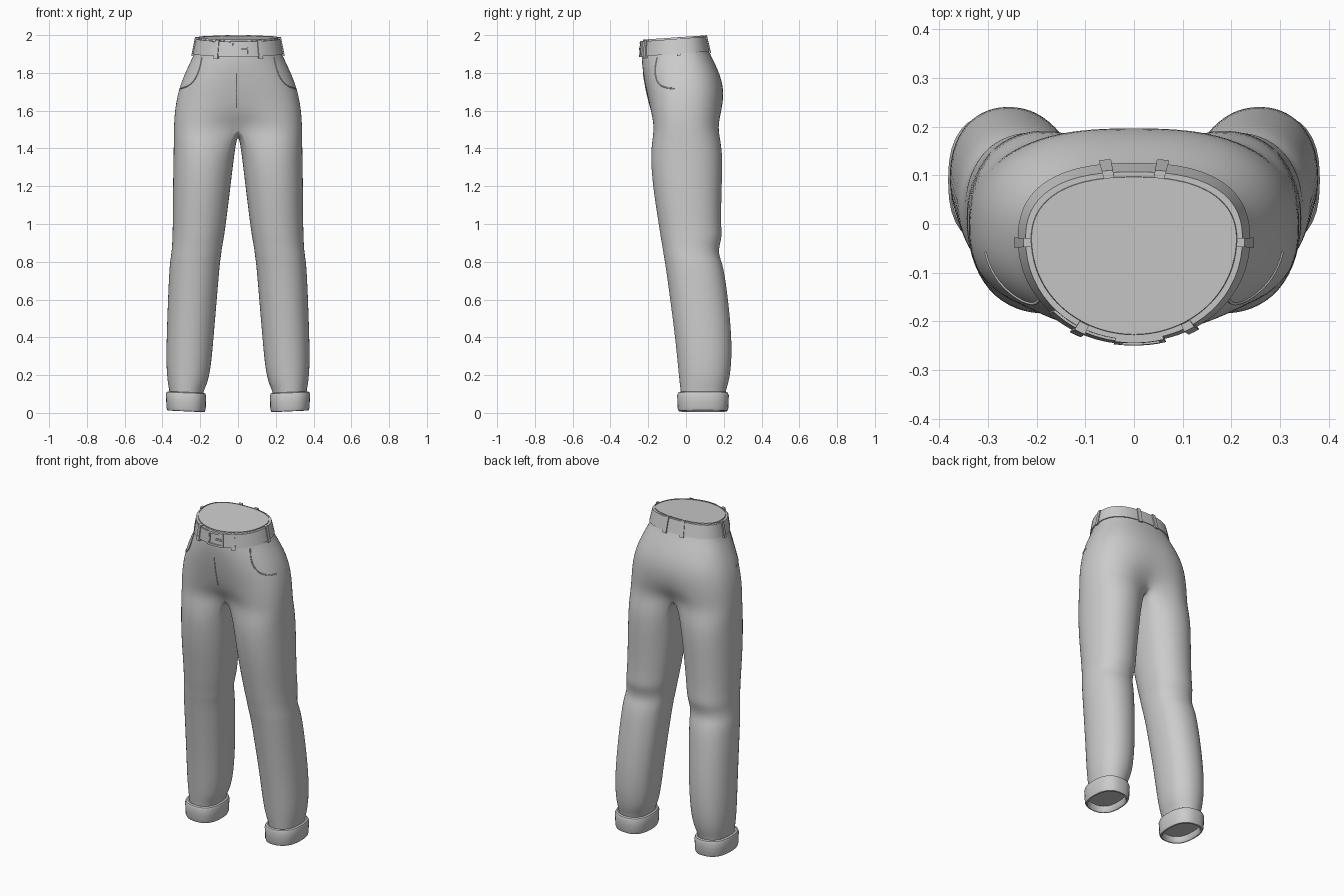
import bpy, bmesh
from math import sin, cos, pi
from mathutils import Vector
from mathutils.bvhtree import BVHTree
from mathutils.geometry import interpolate_bezier

if "Cube" in bpy.data.objects:
    bpy.data.objects.remove(bpy.data.objects["Cube"])


def build(name, rows, closed=False, wrap=False, caps=False, mirror=False, subsurf=0):
    """Loft rows of equal length; closed joins each row's ends, wrap joins last row to first."""
    bm = bmesh.new()
    vs = [[bm.verts.new(p) for p in r] for r in rows]
    n = len(rows[0])
    for i in range(len(vs) if wrap else len(vs) - 1):
        a, b = vs[i], vs[(i + 1) % len(vs)]
        for j in range(n if closed else n - 1):
            k = (j + 1) % n
            bm.faces.new((a[j], a[k], b[k], b[j]))
    if caps:
        bm.faces.new(vs[0])
        if len(vs) > 1:
            bm.faces.new(vs[-1])
    return finish(name, bm, mirror, subsurf)


def finish(name, bm, mirror=False, subsurf=0):
    bmesh.ops.recalc_face_normals(bm, faces=bm.faces)
    me = bpy.data.meshes.new(name)
    bm.to_mesh(me)
    bm.free()
    ob = bpy.data.objects.new(name, me)
    bpy.context.collection.objects.link(ob)
    bpy.ops.object.select_all(action='DESELECT')
    ob.select_set(True)
    bpy.context.view_layer.objects.active = ob
    bpy.ops.object.shade_smooth_by_angle(angle=0.7)
    if mirror:
        m = ob.modifiers.new("mirror", 'MIRROR')
        m.merge_threshold = 0.0005
    if subsurf:
        s = ob.modifiers.new("smooth", 'SUBSURF')
        s.levels = s.render_levels = subsurf
    return ob


def oval(a, cx, cy, w, yf, yb, nf, nb):
    """Point on a superellipse; angle 0 is the front, pi/2 the outside."""
    s, c = sin(a), cos(a)
    n = nf if c > 0 else nb
    r = (abs(s) ** n + abs(c) ** n) ** (-1 / n)
    return cx + w * s * r, cy - c * r * ((cy - yf) if c > 0 else (yb - cy))


# ---- trousers: half a pelvis and one leg, mirrored and smoothed
# front z, back z, half width, front y, back y, centre y, front power, centre dip
PELVIS = [(1.976, 1.998, .212, -.229, .097, -.035, 2.0, 0),
          (1.955, 1.98, .217, -.232, .102, -.035, 2.0, 0),
          (1.885, 1.915, .231, -.236, .119, -.03, 2.1, 0),
          (1.84, 1.845, .261, -.234, .157, -.02, 2.2, 0),
          (1.75, 1.75, .303, -.223, .197, -.01, 2.4, .01),
          (1.66, 1.66, .327, -.207, .206, -.01, 2.6, .03),
          (1.57, 1.57, .338, -.198, .203, -.01, 2.8, .12),
          (1.49, 1.49, .341, -.196, .202, -.005, 2.8, .36)]
# z, inner x, outer x, front y, back y
LEG = [(1.39, .017, .343, -.193, .199), (1.2, .039, .347, -.18, .192),
       (1.0, .064, .347, -.147, .187), (.93, .074, .35, -.137, .194),
       (.88, .084, .351, -.127, .177), (.83, .09, .357, -.12, .177),
       (.78, .097, .365, -.111, .201), (.6, .112, .373, -.086, .226),
       (.4, .129, .38, -.06, .245), (.25, .142, .382, -.045, .243),
       (.16, .16, .374, -.036, .228), (.115, .184, .364, -.03, .211),
       (.05, .19, .36, -.025, .205)]
K, INNER = 13, 5


def pelvis_row(zf, zb, w, yf, yb, cy, nf, dip):
    row = []
    for k in range(K):
        a = pi * k / (K - 1)
        x, y = oval(a, 0, cy, w, yf, yb, nf, 2.5)
        z = zf + (zb - zf) * (y - yf) / (yb - yf)
        f = abs(cos(a)) ** 14
        row.append(Vector((0 if k in (0, K - 1) else x, y * (1 - dip * f), z + .06 * dip * f)))
    return row


bm = bmesh.new()
prows = [[bm.verts.new(p) for p in pelvis_row(*r)] for r in PELVIS]
for a, b in zip(prows, prows[1:]):
    for j in range(K - 1):
        bm.faces.new((a[j], a[j + 1], b[j + 1], b[j]))
front, back = prows[-1][0].co.copy(), prows[-1][-1].co.copy()
ring = list(prows[-1])
for i in range(1, INNER + 1):
    t = i / (INNER + 1)
    ring.append(bm.verts.new(back.lerp(front, t) - Vector((0, 0, .025 * sin(pi * t)))))
deg = pi / 180
angles = [(-50 + 280 * k / (K - 1)) * deg for k in range(K)]
angles += [(230 + 80 * i / (INNER + 1)) * deg for i in range(1, INNER + 1)]
for z, x0, x1, yf, yb in LEG:
    new = [bm.verts.new((*oval(a, (x0 + x1) / 2, (yf + yb) / 2, (x1 - x0) / 2, yf, yb, 2.3, 2.3), z))
           for a in angles]
    for j in range(len(ring)):
        k = (j + 1) % len(ring)
        bm.faces.new((ring[j], ring[k], new[k], new[j]))
    ring = new
trousers = finish("trousers", bm, mirror=True, subsurf=2)


# ---- waist and ankle fills
def waist_point(a, t, off):
    """Point on the belt line: t runs 0 at the bottom to 1 at the top."""
    w, yf, yb = .232 - .018 * t, -.236 + .006 * t, .119 - .021 * t
    x, y = oval(a, 0, -.033, w + off, yf - off, yb + off, 2.05, 2.5)
    return Vector((x, y, 1.885 + .09 * t + .027 * (y + .236) / .35))


SEG = 64
build("waist_fill", [[waist_point(2 * pi * i / SEG, .93, -.001) for i in range(SEG)]], caps=True, closed=False)
CUFF = (.275, .09, .105, -.045, .225, 2.5, 2.5)


def cuff_row(inset, z):
    cx, cy, w, yf, yb, nf, nb = CUFF
    return [Vector((*oval(2 * pi * i / 40, cx, cy, w - inset, yf + inset, yb - inset, nf, nb),
                    z + .04 * (oval(2 * pi * i / 40, *CUFF)[0] - cx))) for i in range(40)]


build("ankle_fill", [cuff_row(.02, .045)], caps=True, mirror=True)

# ---- rolled cuffs
profile = [(.024, .06), (.021, .016), (.014, .008), (.006, .01), (.001, .024), (0, .06),
           (-.002, .092), (.003, .106), (.012, .11), (.021, .106), (.026, .09)]
build("cuffs", [cuff_row(*p) for p in profile], closed=True, wrap=True, mirror=True)


# ---- belt, buckle and loops are all curved bars following the waist
def bar(name, a0, a1, t0, t1, o0, o1, steps=6):
    full = a1 - a0 > 6.28
    count = steps if full else steps + 1
    rows = []
    for i in range(count):
        a = a0 + (a1 - a0) * i / steps
        rows.append([waist_point(a, t, o) for t, o in ((t0, o0), (t0, o1), (t1, o1), (t1, o0))])
    return build(name, rows, closed=True, wrap=full, caps=not full)


bar("belt", 0, 2 * pi, .02, .9, -.004, .007, SEG)
bar("belt_tip", -.8, -.1, .06, .86, .006, .012, 12)
for i, a in enumerate((-.5, .52, pi / 2 - .02, -pi / 2 + .02, pi - .24, pi + .24)):
    o = .013 if i else .017
    bar("belt_loop", a - .05, a + .05, -.1, .98, -.003, o, 2)
for a0, a1, t0, t1 in ((-.17, .27, .0, .12), (-.17, .27, .8, .92),
                       (-.17, -.12, .12, .8), (.22, .27, .12, .8)):
    bar("buckle_frame", a0, a1, t0, t1, .004, .014)
bar("buckle_prong", .08, .23, .42, .52, .006, .016)

# ---- pocket and fly seams, laid onto the cloth
bpy.context.view_layer.update()
tree = BVHTree.FromObject(trousers, bpy.context.evaluated_depsgraph_get())


def seam(name, pts, radius, flip=1):
    line = interpolate_bezier(*[Vector((p[0] * flip, p[1], p[2])) for p in pts], 20)
    cu = bpy.data.curves.new(name, 'CURVE')
    cu.dimensions = '3D'
    cu.bevel_depth = radius
    cu.bevel_resolution = 1
    cu.use_fill_caps = True
    sp = cu.splines.new('POLY')
    sp.points.add(len(line) - 1)
    for q, p in zip(sp.points, line):
        q.co = (*tree.find_nearest(p)[0], 1)
    bpy.context.collection.objects.link(bpy.data.objects.new(name, cu))


for side in (1, -1):
    seam("pocket_seam", [(.2, -.16, 1.885), (.22, -.2, 1.76), (.27, -.15, 1.715), (.315, -.06, 1.72)], .0035, side)
seam("fly_seam", [(-.008, -.23, 1.8), (-.008, -.22, 1.73), (-.008, -.21, 1.67), (-.008, -.2, 1.61)], .003)
